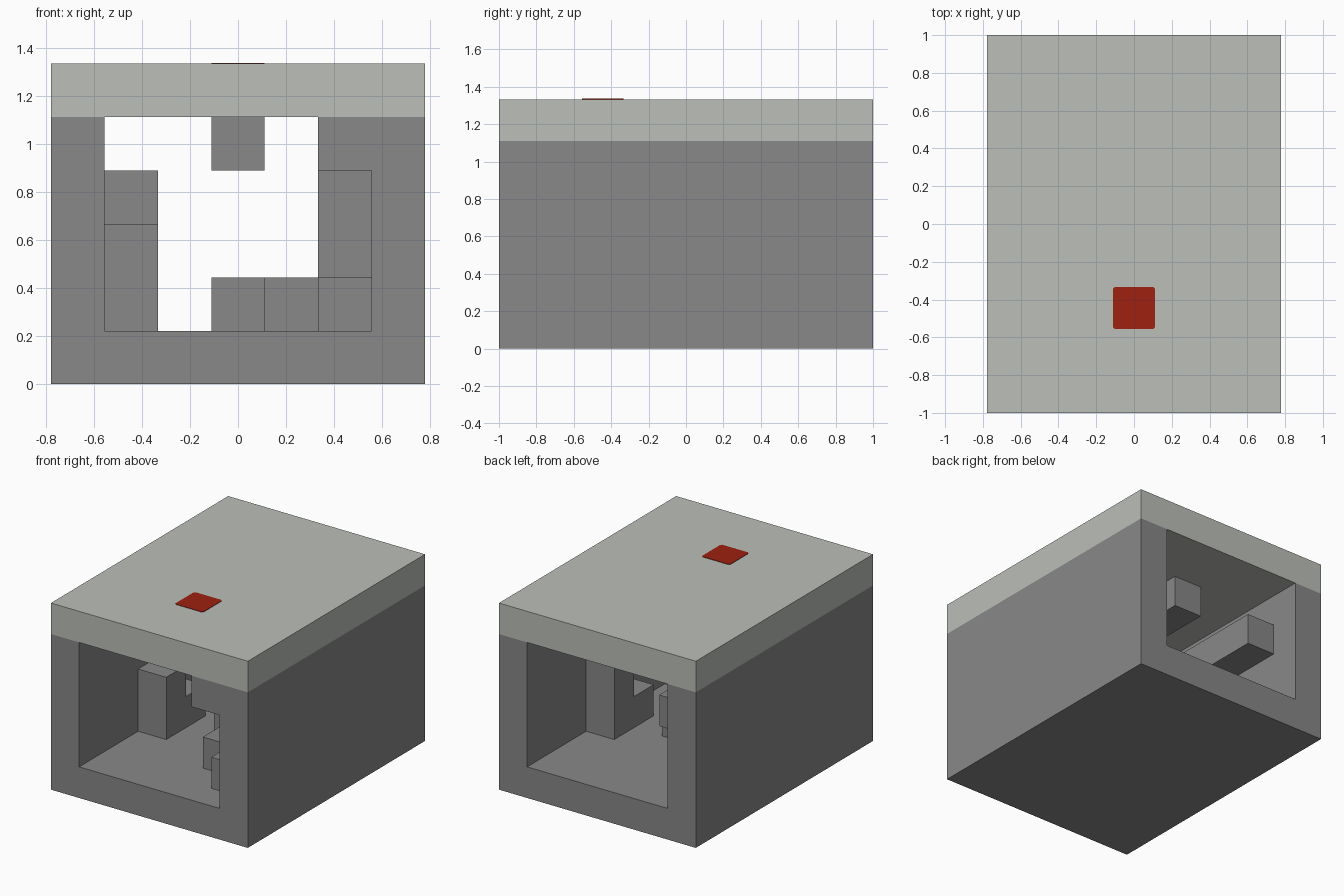
import bpy
import bmesh

U = 2 / 9                      # one grid cell
NX, NY = 7, 9                  # cells across and deep

cube = bpy.data.objects.get("Cube")
if cube:
    bpy.data.objects.remove(cube, do_unlink=True)


def material(name, color):
    m = bpy.data.materials.new(name)
    m.use_nodes = True
    m.diffuse_color = (*color, 1)
    m.node_tree.nodes["Principled BSDF"].inputs["Base Color"].default_value = (*color, 1)
    return m


stone = material("dark_grey", (0.246, 0.246, 0.246))
pale = material("pale_grey", (0.50, 0.52, 0.48))
red = material("red", (0.34, 0.015, 0.005))


def finish(bm, name, mat):
    bmesh.ops.recalc_face_normals(bm, faces=bm.faces)
    mesh = bpy.data.meshes.new(name)
    bm.to_mesh(mesh)
    bm.free()
    mesh.materials.append(mat)
    obj = bpy.data.objects.new(name, mesh)
    bpy.context.collection.objects.link(obj)
    return obj


def prism(name, points, offset, mat):
    """Extrude a closed outline along the offset."""
    bm = bmesh.new()
    face = bm.faces.new([bm.verts.new(p) for p in points])
    new = bmesh.ops.extrude_face_region(bm, geom=[face])["geom"]
    verts = [v for v in new if isinstance(v, bmesh.types.BMVert)]
    bmesh.ops.translate(bm, verts=verts, vec=offset)
    return finish(bm, name, mat)


def block(name, cell, size, mat):
    """Box given by its lowest grid cell and its size in cells."""
    x, y, z = (cell[0] - NX / 2) * U, (cell[1] - NY / 2) * U, cell[2] * U
    w, d, h = (s * U for s in size)
    outline = [(x, y, z), (x + w, y, z), (x + w, y + d, z), (x, y + d, z)]
    return prism(name, outline, (0, 0, h), mat)


# Floor and both walls as one channel
half, inner, depth = NX / 2 * U, (NX / 2 - 1) * U, NY * U
section = [(-half, 0), (half, 0), (half, 5 * U), (inner, 5 * U),
           (inner, U), (-inner, U), (-inner, 5 * U), (-half, 5 * U)]
prism("tunnel_channel", [(x, -depth / 2, z) for x, z in section], (0, depth, 0), stone)

# Roof slab
block("roof_slab", (0, 0, 5), (NX, NY, 1), pale)

# Obstacles inside the tunnel
obstacles = {
    "right_pillar": ((1, 3, 1), (1, 1, 2)),
    "right_pillar_step": ((1, 4, 1), (1, 1, 1)),
    "right_wall_beam": ((1, 5, 3), (1, 3, 1)),
    "left_pillar": ((5, 5, 1), (1, 1, 3)),
    "left_pillar_step": ((5, 4, 1), (1, 1, 1)),
    "front_floor_block": ((5, 1, 1), (1, 1, 1)),
    "middle_floor_block": ((4, 2, 1), (1, 1, 1)),
    "centre_floor_block": ((3, 4, 1), (1, 1, 1)),
    "entrance_corner_block": ((5, 0, 4), (1, 1, 1)),
    "ceiling_beam": ((3, 4, 4), (1, 3, 1)),
}
for name, (cell, size) in obstacles.items():
    block(name, cell, size, stone)

# Red roof marker with clipped corners
r, c, cy, top = U / 2, U / 2 - 0.01, -2 * U, 6 * U
marker = [(-c, -r), (c, -r), (r, -c), (r, c), (c, r), (-c, r), (-r, c), (-r, -c)]
prism("roof_marker", [(x, y + cy, top) for x, y in marker], (0, 0, 0.003), red)
